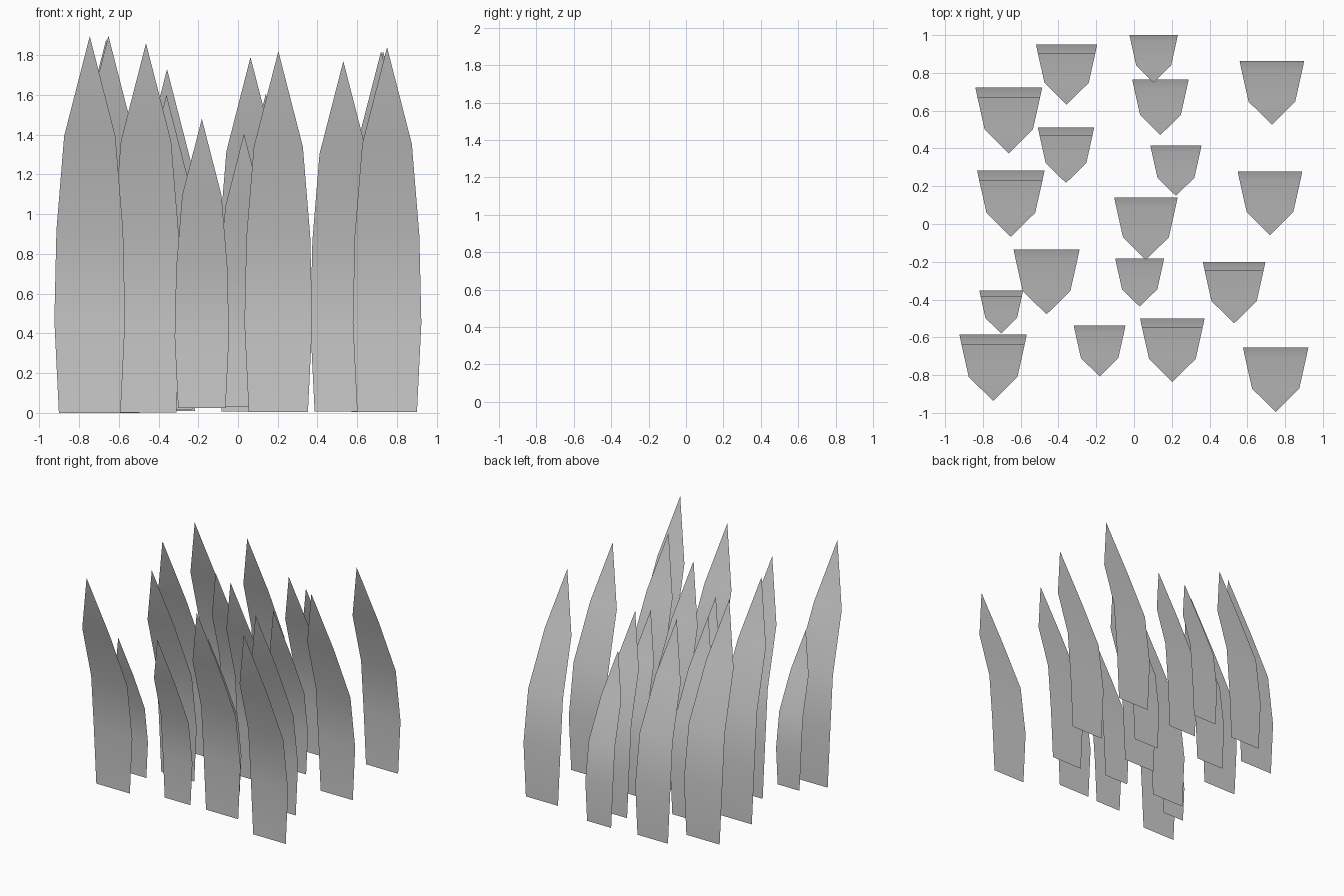
import bpy

# Blade profile for unit height: half width, y offset, z
PROFILE = [(0.082, 0.0, 0.0), (0.094, 0.0, 0.245), (0.0885, -0.0265, 0.485),
           (0.068, -0.118, 0.735), (0.0, -0.185, 1.0)]

# Blade placement: x, y, tip height
BLADES = [
    (-0.357, 0.95, 1.73), (0.104, 1.0, 1.39), (0.73, 0.862, 1.82),
    (-0.663, 0.722, 1.88), (-0.36, 0.51, 1.60), (0.14, 0.765, 1.605),
    (0.222, 0.415, 1.465), (0.72, 0.277, 1.82), (-0.652, 0.283, 1.897),
    (0.063, 0.14, 1.79), (-0.463, -0.135, 1.86), (0.03, -0.183, 1.405),
    (0.53, -0.2, 1.77), (-0.703, -0.352, 1.27), (-0.746, -0.586, 1.895),
    (-0.182, -0.538, 1.48), (0.203, -0.50, 1.82), (0.75, -0.655, 1.84),
]


def grass_blade(x, y, tip):
    base = (1.897 - tip) * 0.06      # smaller blades start slightly higher
    h = tip - base
    verts = []
    for half, dy, z in PROFILE[:-1]:
        verts += [(-half * h, dy * h, z * h), (half * h, dy * h, z * h)]
    verts.append((0, PROFILE[-1][1] * h, h))
    faces = [(i, i + 1, i + 3, i + 2) for i in (0, 2, 4)] + [(6, 7, 8)]
    mesh = bpy.data.meshes.new("grass_blade")
    mesh.from_pydata(verts, [], faces)
    mesh.shade_smooth()
    obj = bpy.data.objects.new("grass_blade", mesh)
    obj.location = (x, y, base)
    bpy.context.collection.objects.link(obj)


# Scattered patch of single-sheet blades
for blade in BLADES:
    grass_blade(*blade)
